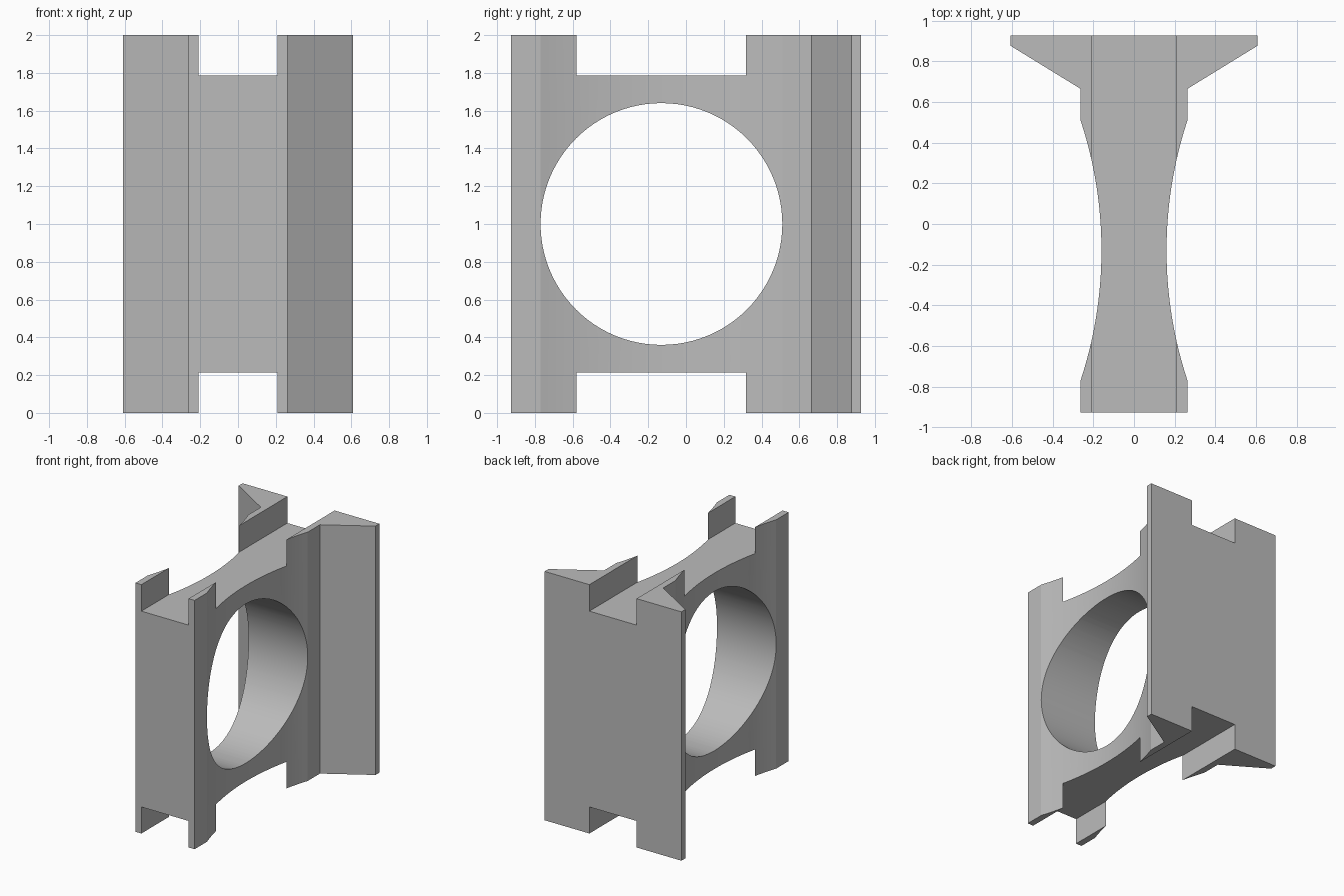
import bpy, bmesh, math
from mathutils import Matrix

cube = bpy.data.objects.get("Cube")
if cube:
    bpy.data.objects.remove(cube, do_unlink=True)

HEIGHT = 2.0
MID_Y = -0.13        # centre of the bore and of the waist
BORE = 0.64          # bore radius, also half the length of the waist
SIDE, WAIST = 0.263, 0.16
SLOT_HALF, SLOT_DEPTH = 0.21, 0.213

grey = bpy.data.materials.new("plain grey")
grey.use_nodes = True
colour = (0.5, 0.5, 0.5, 1)
grey.diffuse_color = colour
grey.node_tree.nodes["Principled BSDF"].inputs["Base Color"].default_value = colour


def make_object(name, bm):
    bmesh.ops.recalc_face_normals(bm, faces=bm.faces)
    mesh = bpy.data.meshes.new(name)
    bm.to_mesh(mesh)
    bm.free()
    mesh.materials.append(grey)
    obj = bpy.data.objects.new(name, mesh)
    bpy.context.collection.objects.link(obj)
    return obj


def cut(target, cutter):
    cutter.hide_render = True
    mod = target.modifiers.new(cutter.name, 'BOOLEAN')
    mod.operation, mod.solver, mod.object = 'DIFFERENCE', 'EXACT', cutter
    bpy.context.view_layer.objects.active = target
    bpy.ops.object.modifier_apply(modifier=mod.name)
    bpy.data.objects.remove(cutter, do_unlink=True)


# Body: half outline with flared back flange and curved waist, mirrored in x
sag = SIDE - WAIST
radius = (BORE ** 2 + sag ** 2) / (2 * sag)
steps = 32
half = [(0.608, 0.927), (0.608, 0.877), (SIDE, 0.665)]
for i in range(steps + 1):
    d = BORE * (1 - 2 * i / steps)
    half.append((WAIST + radius - math.sqrt(radius ** 2 - d ** 2), MID_Y + d))
half.append((SIDE, -0.927))
outline = half + [(-x, y) for x, y in reversed(half)]

bm = bmesh.new()
base = bm.faces.new([bm.verts.new((x, y, 0)) for x, y in outline])
top = bmesh.ops.extrude_face_region(bm, geom=[base])["geom"]
bmesh.ops.translate(bm, vec=(0, 0, HEIGHT),
                    verts=[v for v in top if isinstance(v, bmesh.types.BMVert)])
body = make_object("bored_block", bm)

# Slots running front to back along the top and bottom
for name, z in (("bottom_slot", 0), ("top_slot", HEIGHT)):
    bm = bmesh.new()
    bmesh.ops.create_cube(bm, size=2, matrix=Matrix.Translation((0, 0, z))
                          @ Matrix.Diagonal((SLOT_HALF, 1.5, SLOT_DEPTH, 1)))
    cut(body, make_object(name, bm))

# Round bore from side to side
bm = bmesh.new()
bmesh.ops.create_cone(bm, cap_ends=True, segments=96, radius1=BORE, radius2=BORE, depth=2,
                      matrix=Matrix.Translation((0, MID_Y, HEIGHT / 2))
                      @ Matrix.Rotation(math.pi / 2, 4, 'Y'))
cut(body, make_object("bore", bm))

# Smooth curves with sharp corners
bpy.ops.object.select_all(action='DESELECT')
body.select_set(True)
bpy.context.view_layer.objects.active = body
bpy.ops.object.shade_smooth_by_angle(angle=math.radians(12))
